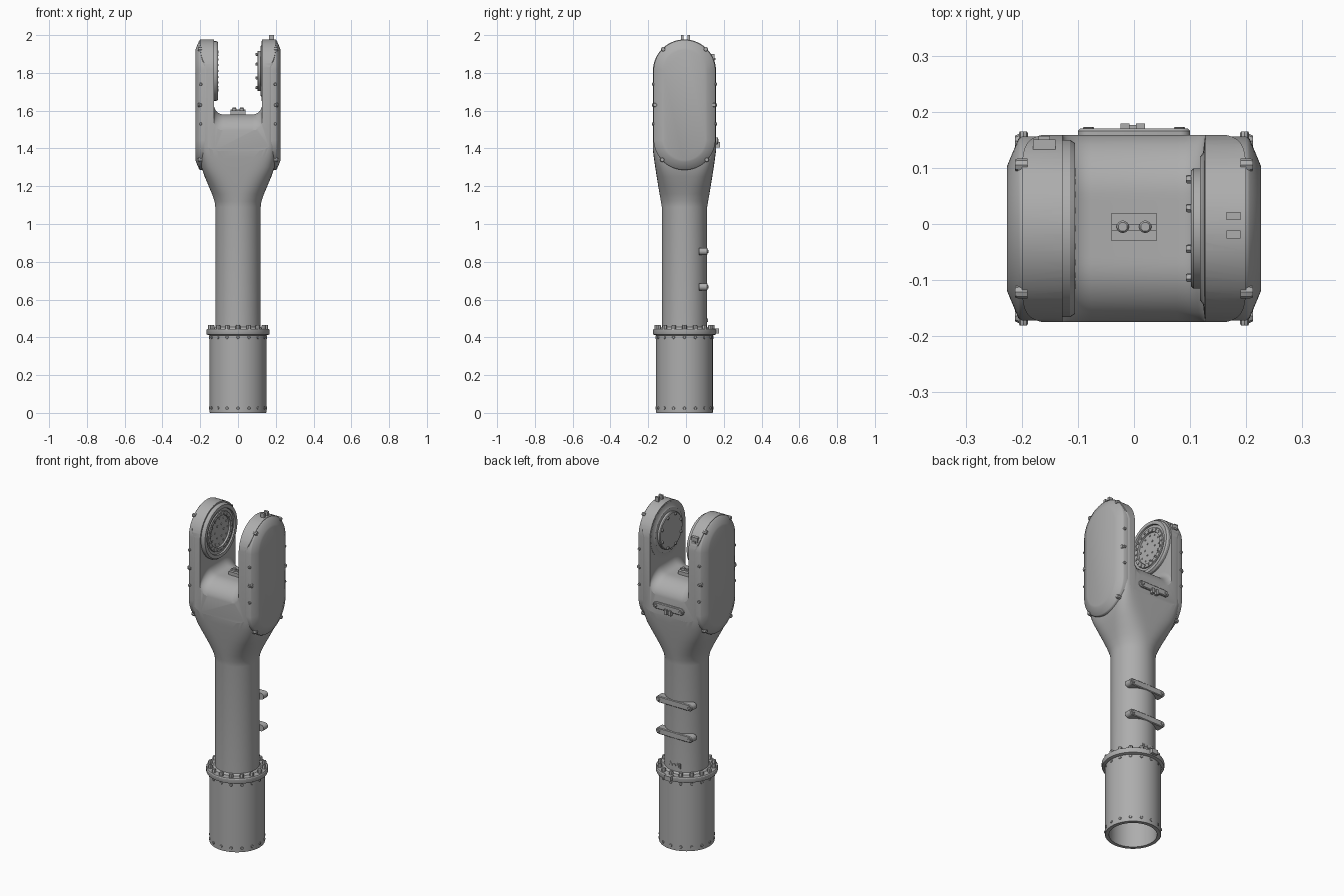
import bpy, bmesh, math
from mathutils import Vector

cube = bpy.data.objects.get("Cube")
if cube:
    bpy.data.objects.remove(cube, do_unlink=True)

CY = -0.008      # shared centre line in y
PIVOT = 1.81     # height of the fork pivot

grey = bpy.data.materials.new("satin_grey")
grey.use_nodes = True
grey.diffuse_color = (0.42, 0.42, 0.42, 1)
grey.node_tree.nodes["Principled BSDF"].inputs["Base Color"].default_value = (0.42, 0.42, 0.42, 1)


def build(name, parts, angle=30):
    """Each part is a list of rings, skinned in order and capped at both ends."""
    bm = bmesh.new()
    for rings in parts:
        rows = [[bm.verts.new(p) for p in ring] for ring in rings]
        n = len(rows[0])
        for a, b in zip(rows, rows[1:]):
            for i in range(n):
                j = (i + 1) % n
                bm.faces.new((a[i], a[j], b[j], b[i]))
        bm.faces.new(rows[0])
        bm.faces.new(rows[-1])
    bmesh.ops.recalc_face_normals(bm, faces=bm.faces)
    mesh = bpy.data.meshes.new(name)
    bm.to_mesh(mesh)
    bm.free()
    mesh.materials.append(grey)
    ob = bpy.data.objects.new(name, mesh)
    bpy.context.collection.objects.link(ob)
    smooth(ob, angle)
    return ob


def smooth(ob, angle=30):
    bpy.ops.object.select_all(action='DESELECT')
    ob.select_set(True)
    bpy.context.view_layer.objects.active = ob
    bpy.ops.object.shade_smooth_by_angle(angle=math.radians(angle))


def lathe(base, axis, profile, n=64):
    """Rings of (radius, distance) pairs around an axis through base."""
    base, axis = Vector(base), Vector(axis).normalized()
    u = axis.orthogonal().normalized()
    v = axis.cross(u)
    turn = [math.tau * i / n for i in range(n)]
    return [[base + axis * d + (u * math.cos(t) + v * math.sin(t)) * r for t in turn]
            for r, d in profile]


def bolt(base, axis, r, h, n=6):
    return lathe(base, axis, [(r, 0), (r, h * 0.75), (r * 0.8, h)], n)


def box(x0, x1, y0, y1, z0, z1):
    return [[(x0, y0, z), (x1, y0, z), (x1, y1, z), (x0, y1, z)] for z in (z0, z1)]


def pill_y(half, z, r, y0, y1, n=24):
    """Plate with round ends along x, facing y."""
    rings = []
    for s, y in ((r, y0), (r, y1 - 0.004), (r - 0.004, y1)):
        ring = []
        for i in range(n):
            t = math.tau * (i + 0.5) / n
            ring.append((math.copysign(half - r, math.cos(t)) + s * math.cos(t), y, z + s * math.sin(t)))
        rings.append(ring)
    return rings


def stadium(x, r, low, n=64):
    """Upright oval in the yz plane, from the low centre to the pivot."""
    ring = []
    for i in range(n):
        t = math.tau * (i + 0.5) / n
        ring.append((x, CY + r * math.cos(t), (PIVOT if math.sin(t) > 0 else low) + r * math.sin(t)))
    return ring


def section(z, hx, hy, power, n=96):
    """Superellipse cross-section, round to nearly square."""
    ring = []
    for i in range(n):
        c, s = math.cos(math.tau * i / n), math.sin(math.tau * i / n)
        ring.append((math.copysign(abs(c) ** (2 / power), c) * hx,
                     CY + math.copysign(abs(s) ** (2 / power), s) * hy, z))
    return ring


def boolean(ob, cutter, operation):
    mod = ob.modifiers.new(operation.lower(), 'BOOLEAN')
    mod.object, mod.operation, mod.solver = cutter, operation, 'EXACT'
    bpy.ops.object.select_all(action='DESELECT')
    bpy.context.view_layer.objects.active = ob
    ob.select_set(True)
    bpy.ops.object.modifier_apply(modifier=mod.name)
    bpy.data.objects.remove(cutter, do_unlink=True)


def around(r, z, count):
    for i in range(count):
        t = math.tau * i / count
        d = Vector((math.cos(t), math.sin(t), 0))
        yield Vector((0, CY, z)) + d * r, d


# hollow base tube with two rows of screws
build("base_tube", [lathe((0, CY, 0), (0, 0, 1),
                          [(0.128, 0.41), (0.128, 0), (0.148, 0), (0.15, 0.003), (0.15, 0.42)], 96)])
build("tube_screws", [bolt(p, d, 0.008, 0.006, 10) for z in (0.025, 0.4)
                      for p, d in around(0.148, z, 16)])

# bolted flange
build("flange", [lathe((0, CY, 0), (0, 0, 1),
                       [(0.15, 0.41), (0.165, 0.415), (0.167, 0.42), (0.167, 0.44), (0.164, 0.445),
                        (0.13, 0.445), (0.12, 0.455)], 96)])
build("flange_bolts", [bolt(p, (0, 0, 1), 0.012, 0.022, 8) for p, d in around(0.148, 0.443, 16)])
build("flange_latch", [box(-0.02, 0.02, 0.14, 0.176, 0.42, 0.447)])

# column flaring into the fork head
fork = build("fork_body", [[section(*s) for s in (
    (0.44, 0.12, 0.12, 2), (1.09, 0.12, 0.12, 2), (1.12, 0.124, 0.125, 2.05),
    (1.16, 0.138, 0.132, 2.3), (1.2, 0.155, 0.139, 2.7), (1.25, 0.176, 0.147, 3.4),
    (1.3, 0.194, 0.155, 4.5), (1.35, 0.2, 0.162, 6), (1.41, 0.2, 0.17, 9), (2.05, 0.2, 0.17, 9))]])

# rounded top of both arms
boolean(fork, build("arm_rounding", [[stadium(-0.3, 0.167, 0.2), stadium(0.3, 0.167, 0.2)]]), 'INTERSECT')

# gap between the arms, with a saddle floor that drops to front and back
gap = []
for i in range(33):
    y = -0.2 + 0.4 * i / 32
    over = min(max(abs(y) - 0.06, 0) / 0.115, 1)
    floor = 1.58 - 0.12 * (1 - math.sqrt(1 - over * over))
    ring = [(-0.127, CY + y, 2.2)]
    for side in (-1, 1):
        for k in range(9):
            t = math.pi / 2 * (k if side < 0 else 8 - k) / 8
            ring.append((side * (0.077 + 0.05 * math.cos(t)), CY + y, floor + 0.05 * (1 - math.sin(t))))
    ring.append((0.127, CY + y, 2.2))
    gap.append(ring)
boolean(fork, build("fork_gap", [gap]), 'DIFFERENCE')
smooth(fork)

# domed oval covers on the outside of each arm, with edge bolts
for side, label in ((1, "left"), (-1, "right")):
    build(label + "_cover", [[stadium(side * x, r, 1.45) for x, r in
                             ((0.17, 0.164), (0.2, 0.164), (0.206, 0.16), (0.222, 0.122), (0.226, 0.112))]], 35)
    build(label + "_cover_bolts", [
        bolt((side * 0.19, CY + s * y, z), (side, 0, 0), 0.012, 0.022, 8)
        for s in (-1, 1) for y, z in ((0.118, 1.34), (0.156, 1.63), (0.113, 1.925))])
    build(label + "_edge_screws", [
        bolt((side * 0.197, CY + s * 0.16, z), (0, s, 0), 0.008, 0.013, 8)
        for s in (-1, 1) for z in (1.53, 1.63, 1.74)])

# right pivot bearing: broad stepped rings
build("right_bearing", [lathe((-0.13, CY, PIVOT), (1, 0, 0),
      [(0.158, 0), (0.158, 0.016), (0.152, 0.025), (0.132, 0.025), (0.13, 0.016),
       (0.116, 0.016), (0.114, 0.022), (0.092, 0.022), (0.09, 0.012)])])
ring_bolts = []
for count, r, size, d in ((20, 0.103, 0.006, 0.02), (12, 0.075, 0.005, 0.01), (6, 0.04, 0.005, 0.01)):
    for i in range(count):
        t = math.tau * i / count
        ring_bolts.append(bolt((-0.13 + d, CY + r * math.cos(t), PIVOT + r * math.sin(t)),
                               (1, 0, 0), size, 0.006))
build("right_bearing_bolts", ring_bolts)

# left pivot plate with eight bolts
build("left_bearing", [lathe((0.13, CY, PIVOT), (-1, 0, 0),
      [(0.16, 0), (0.16, 0.004), (0.135, 0.007), (0.128, 0.012), (0.107, 0.012), (0.107, 0.024), (0.103, 0.028)])])
build("left_bearing_bolts", [
    bolt((0.104, CY + 0.095 * math.cos(t), PIVOT + 0.095 * math.sin(t)), (-1, 0, 0), 0.008, 0.011)
    for t in (math.tau * (i + 0.5) / 8 for i in range(8))])

# sensor block on the saddle
build("saddle_block", [box(-0.04, 0.04, -0.03, 0.02, 1.57, 1.6), box(-0.04, 0.04, -0.012, 0.0, 1.6, 1.607)])
build("saddle_knobs", [lathe((s * 0.02, -0.005, 1.59), (0, 0, 1), [(0.011, 0), (0.011, 0.022), (0.008, 0.026)], 20)
                       for s in (-1, 1)])

# lifting tabs on top of the left arm
build("lifting_tabs", [box(0.165, 0.19, y, y + 0.014, 1.955, 2.0) for y in (-0.026, 0.007)])

# connector panel on the shoulder of the right arm
build("shoulder_connector", [box(-0.18, -0.14, 0.128, 0.151, 1.86, 1.9),
                             box(-0.17, -0.15, 0.13, 0.157, 1.868, 1.878)])

# grab handles on the back of the column, and a bar on the back of the head
for name, z, y0, y1, half in (("lower_handle", 0.667, 0.07, 0.115, 0.12),
                              ("upper_handle", 0.855, 0.07, 0.115, 0.12),
                              ("head_bar", 1.44, 0.15, 0.17, 0.1)):
    build(name, [pill_y(half, z, 0.019, y0, y1)])
    build(name + "_screws", [bolt((s * (half - 0.019), y1 - 0.002, z), (0, 1, 0), 0.01, 0.005)
                             for s in (-1, 1)])
build("head_bar_hooks", [box(x - 0.008, x + 0.008, 0.155, 0.179, 1.405, 1.435) for x in (-0.016, 0.012)])

# small service port low on the back of the column
build("service_port", [box(-0.04, 0.03, 0.09, 0.112, 0.475, 0.505)])
build("port_caps", [lathe((x, 0.1, 0.49), (0, 1, 0), [(0.009, 0), (0.009, 0.017)], 12) for x in (-0.025, -0.003, 0.018)])
